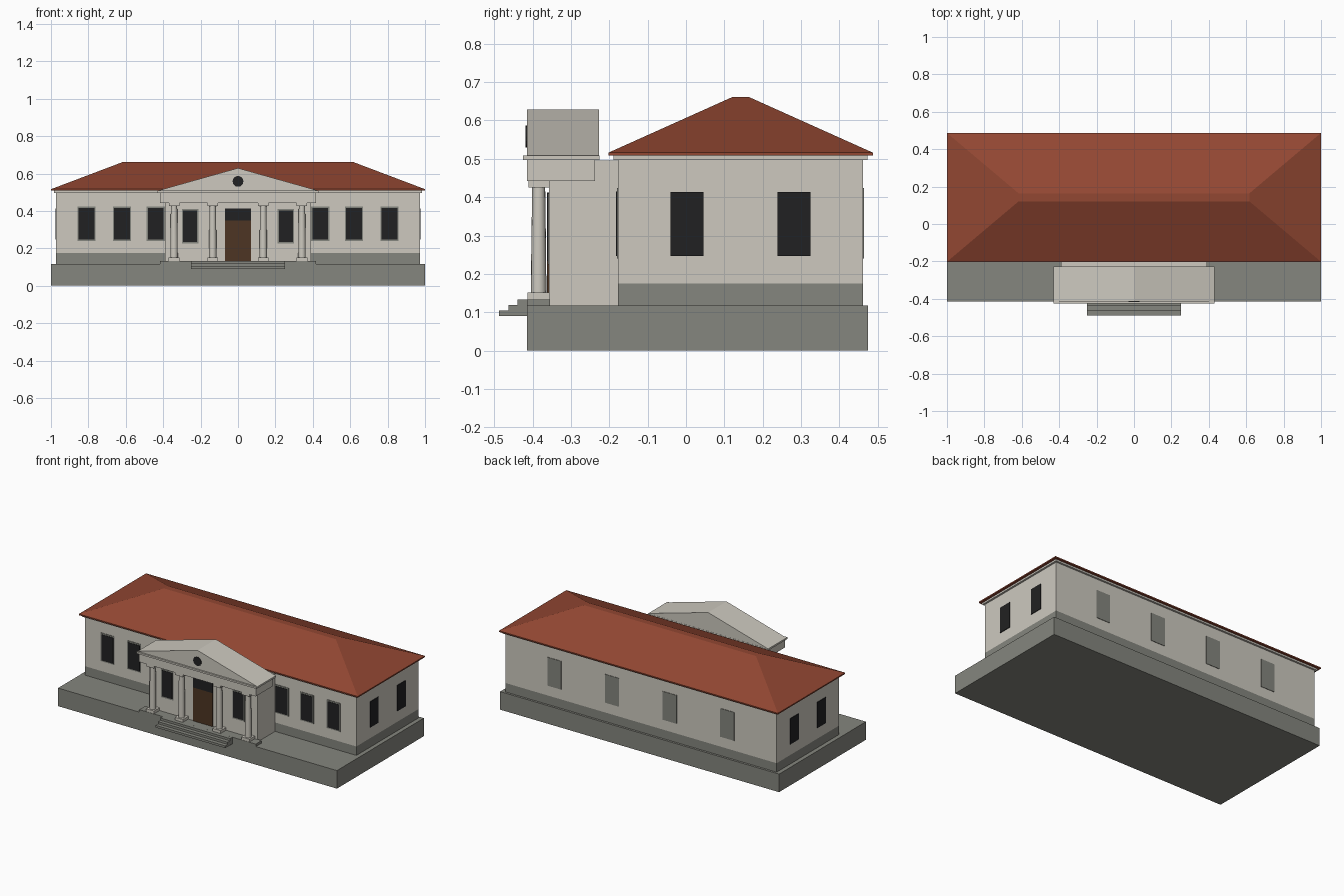
import bpy, bmesh, math

if "Cube" in bpy.data.objects:
    bpy.data.objects.remove(bpy.data.objects["Cube"])


def material(name, rgb):
    m = bpy.data.materials.new(name)
    lin = [((c / 255 + 0.055) / 1.055) ** 2.4 for c in rgb]
    m.diffuse_color = (*lin, 1)
    m.use_nodes = True
    m.node_tree.nodes["Principled BSDF"].inputs["Base Color"].default_value = m.diffuse_color
    return m


PLASTER = material("pale_plaster", (205, 201, 191))
STONE = material("grey_stone", (133, 134, 126))
TILE = material("red_roof", (146, 71, 50))
GLASS = material("dark_glass", (33, 33, 34))
WOOD = material("brown_wood", (77, 53, 35))


def mesh_object(name, verts, faces, mat):
    me = bpy.data.meshes.new(name)
    me.from_pydata(verts, [], faces)
    bm = bmesh.new()
    bm.from_mesh(me)
    bmesh.ops.recalc_face_normals(bm, faces=bm.faces)
    bm.to_mesh(me)
    bm.free()
    me.materials.append(mat)
    ob = bpy.data.objects.new(name, me)
    bpy.context.collection.objects.link(ob)
    return ob


def frustum(name, low, high, mat):
    """Solid between two rectangles, each (x0, x1, y0, y1, z)."""
    verts = []
    for x0, x1, y0, y1, z in (low, high):
        verts += [(x0, y0, z), (x1, y0, z), (x1, y1, z), (x0, y1, z)]
    faces = [(3, 2, 1, 0), (4, 5, 6, 7)]
    faces += [(i, (i + 1) % 4, (i + 1) % 4 + 4, i + 4) for i in range(4)]
    return mesh_object(name, verts, faces, mat)


def box(name, x0, x1, y0, y1, z0, z1, mat):
    return frustum(name, (x0, x1, y0, y1, z0), (x0, x1, y0, y1, z1), mat)


def centred(name, half, y0, y1, z0, z1, mat, x=0):
    return box(name, x - half, x + half, y0, y1, z0, z1, mat)


def lathe(name, x, y, profile, sides, mat):
    """Closed round solid from (radius, z) points."""
    verts, faces = [], []
    for r, z in profile:
        for i in range(sides):
            a = math.tau * i / sides
            verts.append((x + r * math.cos(a), y + r * math.sin(a), z))
    for k in range(len(profile) - 1):
        for i in range(sides):
            j = (i + 1) % sides
            faces.append((k * sides + i, k * sides + j,
                          (k + 1) * sides + j, (k + 1) * sides + i))
    n = (len(profile) - 1) * sides
    faces += [tuple(range(sides))[::-1], tuple(range(n, n + sides))]
    ob = mesh_object(name, verts, faces, mat)
    bpy.ops.object.select_all(action='DESELECT')
    ob.select_set(True)
    bpy.context.view_layer.objects.active = ob
    bpy.ops.object.shade_smooth_by_angle(angle=math.radians(40))
    return ob


# Main building: terrace, stone band, walls and eaves
centred("terrace", 1.0, -0.415, 0.475, 0, 0.117, STONE)
centred("stone_band", 0.973, -0.177, 0.461, 0.117, 0.175, STONE)
centred("main_walls", 0.973, -0.177, 0.461, 0.175, 0.497, PLASTER)
centred("main_cornice", 0.985, -0.189, 0.473, 0.497, 0.508, PLASTER)
centred("roof_edge", 1.0, -0.202, 0.487, 0.508, 0.516, TILE)
frustum("hip_roof", (-1, 1, -0.202, 0.487, 0.516),
        (-0.617, 0.617, 0.121, 0.164, 0.661), TILE)

# Windows on the long front, the back and the two ends
for side in (-1, 1):
    for cx in (0.44, 0.62, 0.81):
        x = side * cx
        centred("front_window_frame", 0.049, -0.180, -0.17, 0.24, 0.424, STONE, x)
        centred("front_window_glass", 0.042, -0.182, -0.175, 0.247, 0.415, GLASS, x)
    for cx in (0.207, 0.62):
        centred("back_window_panel", 0.05, 0.455, 0.464, 0.24, 0.424, STONE, side * cx)
    for cy in (0.003, 0.281):
        x0, x1 = sorted((side * 0.97, side * 0.977))
        box("end_window_glass", x0, x1, cy - 0.043, cy + 0.043, 0.246, 0.413, GLASS)

# Entrance block with its door and windows
centred("entrance_block", 0.39, -0.357, -0.17, 0.117, 0.496, PLASTER)
centred("door", 0.07, -0.362, -0.355, 0.133, 0.35, WOOD)
centred("door_transom", 0.07, -0.362, -0.355, 0.35, 0.412, GLASS)
for side in (-1, 1):
    x = side * 0.256
    centred("entrance_window_frame", 0.044, -0.360, -0.352, 0.225, 0.41, STONE, x)
    centred("entrance_window_glass", 0.037, -0.362, -0.355, 0.233, 0.402, GLASS, x)

# Porch floor and stairs
centred("porch_floor", 0.418, -0.415, -0.355, 0.115, 0.133, STONE)
for i, y in enumerate((-0.488, -0.463, -0.439)):
    z = 0.09 + 0.0143 * i
    centred("stair_step", 0.25, y, -0.41, z, z + 0.0143, STONE)

# Columns with square bases and capitals
for x in (-0.342, -0.135, 0.135, 0.342):
    centred("column_base", 0.029, -0.413, -0.357, 0.133, 0.151, PLASTER, x)
    lathe("column_shaft", x, -0.384,
          [(0.020, 0.151), (0.0195, 0.24), (0.017, 0.425)], 16, PLASTER)
    centred("column_capital", 0.028, -0.411, -0.356, 0.425, 0.443, PLASTER, x)

# Entablature, cornice and gable over the porch
centred("porch_beam", 0.418, -0.415, -0.237, 0.442, 0.497, PLASTER)
centred("porch_cornice", 0.43, -0.425, -0.226, 0.497, 0.508, PLASTER)
tri = [(-0.43, 0.508), (0.43, 0.508), (0, 0.629)]
mesh_object("porch_gable",
            [(x, y, z) for y in (-0.415, -0.227) for x, z in tri],
            [(0, 1, 2), (5, 4, 3), (0, 3, 4, 1), (1, 4, 5, 2), (2, 5, 3, 0)],
            PLASTER)

# Round gable window
n = 16
ring = [(0.029 * math.cos(math.tau * i / n), 0.558 + 0.029 * math.sin(math.tau * i / n))
        for i in range(n)]
mesh_object("round_window",
            [(x, y, z) for y in (-0.418, -0.411) for x, z in ring],
            [tuple(range(n)), tuple(range(n, 2 * n))]
            + [(i, (i + 1) % n, n + (i + 1) % n, n + i) for i in range(n)], GLASS)
